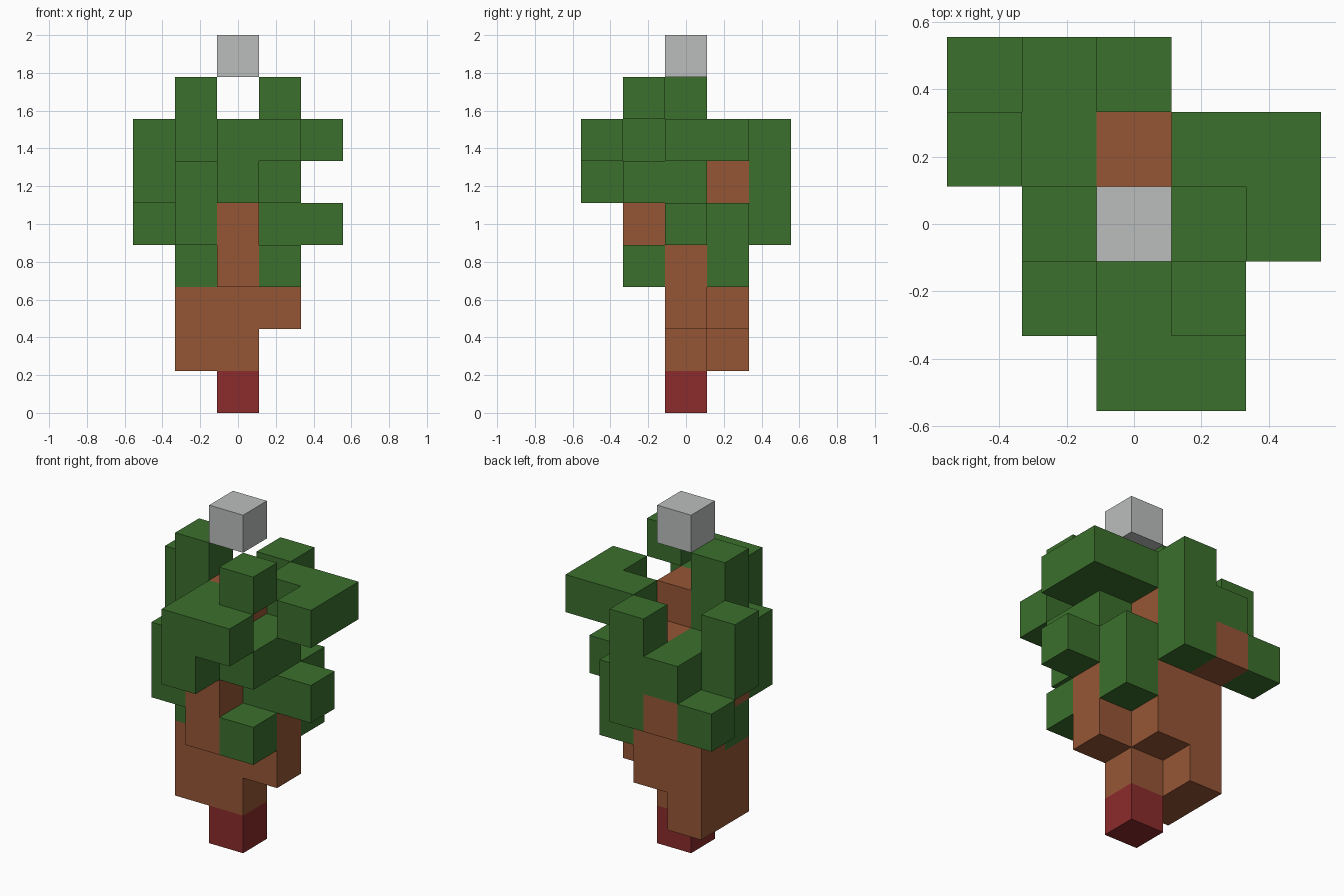
import bpy
import bmesh
from mathutils import Vector

cube = bpy.data.objects.get("Cube")
if cube:
    bpy.data.objects.remove(cube, do_unlink=True)

UNIT = 2 / 9  # edge of one block


def make_material(name, rgb):
    mat = bpy.data.materials.new(name)
    mat.use_nodes = True
    colour = (*rgb, 1)
    mat.diffuse_color = colour
    bsdf = next(n for n in mat.node_tree.nodes if n.type == 'BSDF_PRINCIPLED')
    bsdf.inputs["Base Color"].default_value = colour
    return mat


red = make_material("dark red", (.262, .025, .025))
brown = make_material("bark brown", (.305, .093, .036))
green = make_material("leaf green", (.044, .162, .026))
grey = make_material("light grey", (.5, .515, .515))


def run(x, y, z, dx=1, dy=1, dz=1):
    """Block cells filling a box that starts at cell x, y, z."""
    return {(x + i, y + j, z + k)
            for i in range(dx) for j in range(dy) for k in range(dz)}


# Each part is a union of block runs
parts = {
    "base_block": (red, run(0, 0, 0)),
    "trunk": (brown, run(-1, 0, 1, dx=2, dz=2) | run(-1, 1, 1, dz=3)
              | run(0, 1, 2, dz=4) | run(0, 0, 3, dz=4)),
    "left_branch": (brown, run(1, 0, 2, dz=2)),
    "front_branch": (brown, run(0, -1, 3, dz=2)),
    "back_branch": (brown, run(-1, 0, 4, dy=3)),
    "right_leaves": (green, run(-1, 0, 3) | run(-1, -1, 4, dz=2)
                     | run(-1, 0, 5, dz=3)),
    "back_right_leaves": (green, run(-2, 2, 4) | run(-2, 1, 5, dz=2)
                          | run(-1, 1, 5, dy=2)),
    "back_leaves": (green, run(0, 2, 4, dz=3)),
    "front_leaves": (green, run(0, -2, 5, dy=2, dz=2) | run(1, -2, 6)
                     | run(1, -1, 7)),
    "left_low_leaves": (green, run(1, -1, 3) | run(1, 1, 3, dz=2)
                        | run(1, 0, 4, dx=2) | run(1, -1, 5, dy=2)),
    "left_top_leaves": (green, run(1, 1, 6, dx=2) | run(2, 0, 6)),
    "top_block": (grey, run(0, 0, 8)),
}

filled = set().union(*(cells for _, cells in parts.values()))
AXES = [Vector(v) for v in ((1, 0, 0), (0, 1, 0), (0, 0, 1))]


def build_part(name, mat, cells):
    """Make the outer skin of a part, leaving out faces between blocks."""
    bm = bmesh.new()
    for cell in sorted(cells):
        centre = Vector(cell) + AXES[2] / 2
        for a in range(3):
            for sign in (-1, 1):
                normal = AXES[a] * sign
                if tuple(int(c) for c in Vector(cell) + normal) in filled:
                    continue
                u, v = AXES[(a + 1) % 3] * sign, AXES[(a + 2) % 3]
                corners = (-u - v, u - v, u + v, v - u)
                bm.faces.new([bm.verts.new((centre + (normal + c) / 2) * UNIT)
                              for c in corners])
    bmesh.ops.remove_doubles(bm, verts=bm.verts, dist=UNIT / 100)
    mesh = bpy.data.meshes.new(name)
    bm.to_mesh(mesh)
    bm.free()
    mesh.materials.append(mat)
    obj = bpy.data.objects.new(name, mesh)
    bpy.context.collection.objects.link(obj)


for part, (material, cells) in parts.items():
    build_part(part, material, cells)
